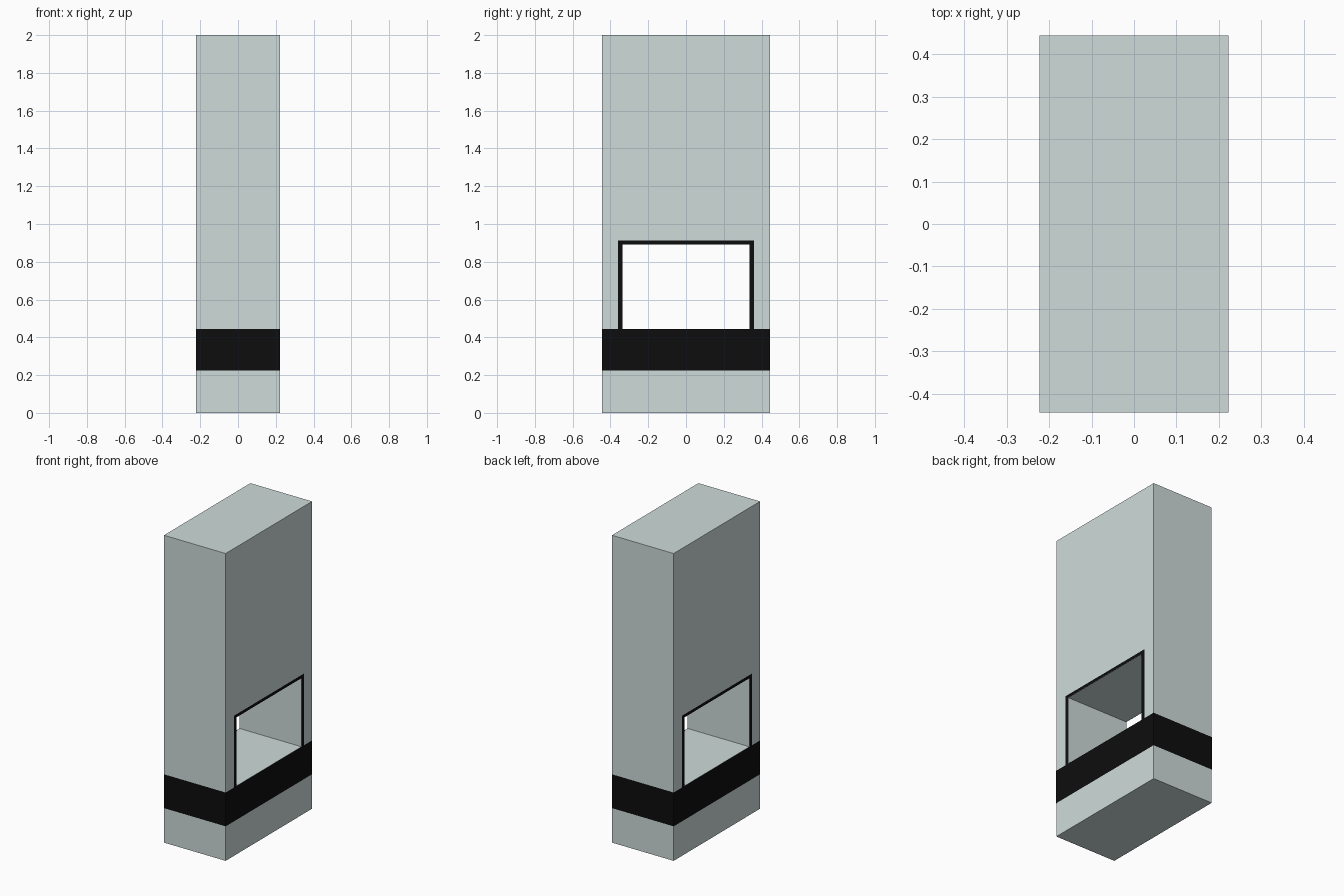
import bpy, bmesh

if "Cube" in bpy.data.objects:
    bpy.data.objects.remove(bpy.data.objects["Cube"])

W, D, H = 0.222, 0.444, 2.0          # half width, half depth, height
BAND = (0.225, 0.445)                # band bottom and top
HOLE_Y, HOLE_TOP = 0.335, 0.892      # opening through the body
TRIM_Y, TRIM_TOP = 0.36, 0.912       # outer edge of the trim
GAP = 0.0008                         # lifts painted surfaces off the body


def material(name, rgb):
    mat = bpy.data.materials.new(name)
    mat.diffuse_color = (*rgb, 1)
    mat.use_nodes = True
    mat.node_tree.nodes["Principled BSDF"].inputs["Base Color"].default_value = mat.diffuse_color
    return mat


def box(name, x, y, z0, z1, mat):
    bpy.ops.mesh.primitive_cube_add(size=2, location=(0, 0, (z0 + z1) / 2))
    ob = bpy.context.object
    ob.name = name
    ob.scale = (x, y, (z1 - z0) / 2)
    bpy.ops.object.transform_apply(location=True, rotation=False, scale=True)
    ob.data.materials.append(mat)
    return ob


def sheet(name, rings, closed, mat):
    """Strip of quads between two rows of points."""
    bm = bmesh.new()
    a, b = [[bm.verts.new(p) for p in ring] for ring in rings]
    n = len(a)
    for i in range(n if closed else n - 1):
        j = (i + 1) % n
        bm.faces.new((a[i], a[j], b[j], b[i]))
    me = bpy.data.meshes.new(name)
    bm.to_mesh(me)
    bm.free()
    me.materials.append(mat)
    ob = bpy.data.objects.new(name, me)
    bpy.context.collection.objects.link(ob)
    return ob


pale = material("pale_grey", (0.62, 0.71, 0.70))
black = material("black", (0.004, 0.004, 0.004))

# Tall body with the opening cut through from side to side
body = box("body", W, D, 0, H, pale)
cutter = box("opening_cutter", W * 2, HOLE_Y, BAND[1], HOLE_TOP, pale)
cut = body.modifiers.new("opening", 'BOOLEAN')
cut.operation, cut.object, cut.solver = 'DIFFERENCE', cutter, 'EXACT'
bpy.context.view_layer.objects.active = body
bpy.ops.object.modifier_apply(modifier=cut.name)
bpy.data.objects.remove(cutter)

# Black band around all four sides
x, y = W + GAP, D + GAP
corners = [(-x, -y), (x, -y), (x, y), (-x, y)]
sheet("band", [[(*c, z) for c in corners] for z in BAND], True, black)

# Thin black trim around the opening on both wide sides
for side, name in ((1, "right_trim"), (-1, "left_trim")):
    def arch(half, top):
        return [(side * x, s * side * half, z) for s, z in
                ((-1, BAND[1]), (-1, top), (1, top), (1, BAND[1]))]
    sheet(name, [arch(HOLE_Y, HOLE_TOP), arch(TRIM_Y, TRIM_TOP)], False, black)
